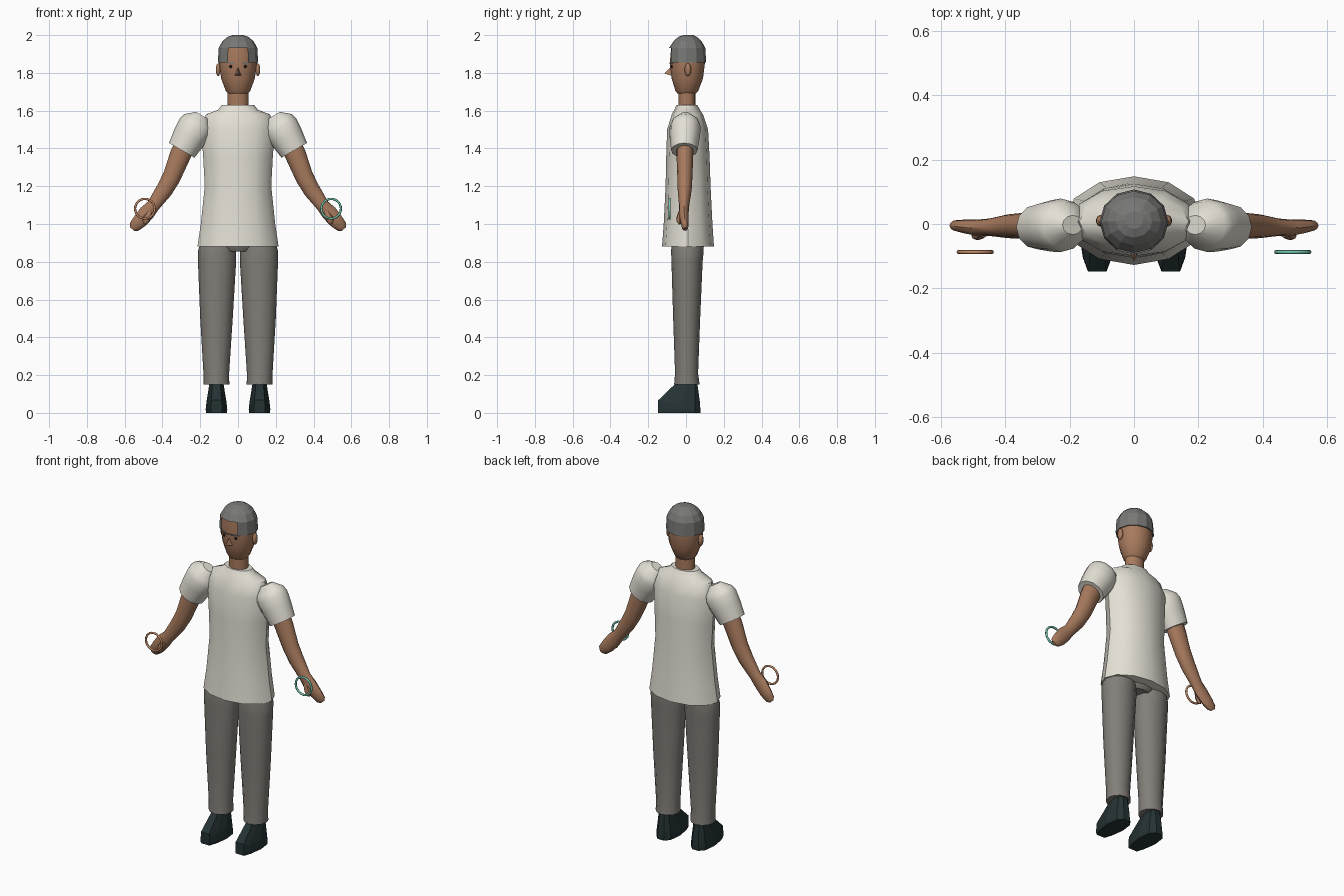
import bpy, bmesh, math
from mathutils import Vector

if "Cube" in bpy.data.objects:
    bpy.data.objects.remove(bpy.data.objects["Cube"])


def material(name, r, g, b):
    m = bpy.data.materials.new(name)
    m.diffuse_color = (r, g, b, 1)
    m.use_nodes = True
    m.node_tree.nodes["Principled BSDF"].inputs["Base Color"].default_value = m.diffuse_color
    return m


SKIN = material("skin", 0.39, 0.195, 0.11)
SHIRT = material("cream cloth", 0.77, 0.74, 0.66)
PANTS = material("grey cloth", 0.225, 0.21, 0.19)
HAIR = material("grey hair", 0.185, 0.185, 0.18)
SHOE = material("dark leather", 0.018, 0.032, 0.034)
TEAL = material("teal", 0.17, 0.56, 0.43)
COPPER = material("copper", 0.56, 0.27, 0.14)
BLACK = material("black", 0.01, 0.009, 0.008)


def finish(name, bm, mat, angle=40):
    bmesh.ops.recalc_face_normals(bm, faces=bm.faces)
    me = bpy.data.meshes.new(name)
    bm.to_mesh(me)
    bm.free()
    me.materials.append(mat)
    ob = bpy.data.objects.new(name, me)
    bpy.context.collection.objects.link(ob)
    if angle:
        bpy.ops.object.select_all(action='DESELECT')
        ob.select_set(True)
        bpy.context.view_layer.objects.active = ob
        bpy.ops.object.shade_smooth_by_angle(angle=math.radians(angle))
    return ob


def loft(name, rings, mat, side=1, n=12, angle=40, skip=None):
    """Skin elliptical rings (x, y, z, width radius, depth radius, tilt in degrees)."""
    bm = bmesh.new()
    loops = []
    for x, y, z, a, b, tilt in rings:
        t = math.radians(tilt)
        loop = []
        for i in range(n):
            u = math.tau * i / n
            c = a * math.cos(u)
            loop.append(bm.verts.new((side * (x + c * math.cos(t)),
                                      y + b * math.sin(u), z + c * math.sin(t))))
        loops.append(loop)
    for k, (lo, hi) in enumerate(zip(loops, loops[1:])):
        for i in range(n):
            if skip and (k, i) in skip:
                continue
            j = (i + 1) % n
            bm.faces.new((lo[i], lo[j], hi[j], hi[i]))
    bm.faces.new(loops[0])
    bm.faces.new(loops[-1])
    return finish(name, bm, mat, angle)


def column(name, rows, mat, **kw):
    """Upright loft from rows of (z, centre x, half width, front y, back y)."""
    return loft(name, [(x, (f + b) / 2, z, w, (b - f) / 2, 0)
                       for z, x, w, f, b in rows], mat, **kw)


def ellipsoid(name, loc, size, mat, seg=10):
    bm = bmesh.new()
    bmesh.ops.create_uvsphere(bm, u_segments=seg, v_segments=6, radius=1)
    for v in bm.verts:
        v.co = Vector(loc) + Vector([c * s for c, s in zip(v.co, size)])
    return finish(name, bm, mat, 60)


# Torso, neck and head
column("shirt", [(0.88, 0, 0.215, -0.127, 0.148), (1.00, 0, 0.197, -0.118, 0.14),
                 (1.20, 0, 0.176, -0.108, 0.13), (1.35, 0, 0.184, -0.105, 0.125),
                 (1.50, 0, 0.195, -0.10, 0.117), (1.58, 0, 0.17, -0.075, 0.09),
                 (1.605, 0, 0.105, -0.062, 0.073), (1.63, 0, 0.085, -0.05, 0.06)], SHIRT)
column("neck", [(1.60, 0, 0.056, -0.04, 0.05), (1.71, 0, 0.056, -0.04, 0.05)], SKIN)
column("head", [(1.69, 0, 0.052, -0.045, 0.05), (1.705, 0, 0.065, -0.056, 0.065),
                (1.77, 0, 0.089, -0.076, 0.09), (1.85, 0, 0.101, -0.086, 0.10),
                (1.94, 0, 0.094, -0.078, 0.095), (1.97, 0, 0.06, -0.04, 0.06)], SKIN)

# Hair cap with two front faces left open for the forehead
column("hair", [(1.855, 0, 0.107, -0.094, 0.107), (1.932, 0, 0.102, -0.09, 0.102),
                (1.967, 0, 0.083, -0.066, 0.083), (1.99, 0, 0.056, -0.042, 0.058),
                (2.0, 0, 0.029, -0.015, 0.04)], HAIR, angle=0, skip={(0, 8), (0, 9)})

# Nose wedge
bm = bmesh.new()
top, tip = bm.verts.new((0, -0.083, 1.83)), bm.verts.new((0, -0.116, 1.797))
lft, rgt = bm.verts.new((-0.018, -0.075, 1.785)), bm.verts.new((0.018, -0.075, 1.785))
for f in ((top, lft, tip), (top, tip, rgt), (tip, lft, rgt), (top, rgt, lft)):
    bm.faces.new(f)
finish("nose", bm, SKIN, 0)

# Pelvis joining the trouser legs
column("pelvis", [(0.855, 0, 0.08, -0.06, 0.08), (0.88, 0, 0.12, -0.075, 0.095),
                  (0.95, 0, 0.17, -0.08, 0.10)], PANTS)

for s, label in ((-1, "left"), (1, "right")):
    # Face details
    ellipsoid(label + "_ear", (s * 0.105, 0.01, 1.817), (0.013, 0.018, 0.035), SKIN)
    ellipsoid(label + "_eye", (s * 0.038, -0.074, 1.834), (0.009, 0.007, 0.008), BLACK, 8)
    bm = bmesh.new()
    bmesh.ops.create_cube(bm, size=1)
    for v in bm.verts:
        v.co = Vector((s * (0.038 + v.co.x * 0.036),
                       -0.077 + v.co.y * 0.009 + v.co.x * 0.014, 1.852 + v.co.z * 0.008))
    finish(label + "_eyebrow", bm, HAIR, 0)

    # Sleeve, arm and hand
    loft(label + "_sleeve", [(0.19, -0.003, 1.575, 0.037, 0.03, 30),
                             (0.212, -0.003, 1.54, 0.084, 0.072, 30),
                             (0.227, -0.004, 1.512, 0.094, 0.083, 30),
                             (0.255, -0.006, 1.464, 0.09, 0.08, 30),
                             (0.298, -0.009, 1.39, 0.078, 0.07, 30)], SHIRT, s)
    loft(label + "_arm", [(0.27, -0.005, 1.44, 0.056, 0.045, 30),
                          (0.308, -0.006, 1.36, 0.056, 0.044, 30),
                          (0.351, -0.006, 1.25, 0.049, 0.04, 33),
                          (0.39, -0.007, 1.18, 0.045, 0.037, 36),
                          (0.449, -0.01, 1.097, 0.035, 0.027, 38),
                          (0.482, -0.012, 1.06, 0.042, 0.026, 39),
                          (0.52, -0.008, 1.015, 0.039, 0.022, 40),
                          (0.55, -0.005, 0.984, 0.03, 0.017, 41),
                          (0.56, -0.004, 0.973, 0.014, 0.008, 41)], SKIN, s)
    loft(label + "_thumb", [(0.466, -0.028, 1.065, 0.014, 0.013, 20),
                            (0.482, -0.035, 1.035, 0.019, 0.015, 20),
                            (0.49, -0.035, 1.012, 0.016, 0.014, 20),
                            (0.493, -0.034, 1.0, 0.007, 0.006, 20)], SKIN, s, n=8)

    # Bangle floating in front of the wrist
    bpy.ops.mesh.primitive_torus_add(location=(s * 0.493, -0.087, 1.081),
                                     rotation=(math.pi / 2, 0, 0), major_radius=0.052,
                                     minor_radius=0.006, major_segments=24, minor_segments=8)
    ring = bpy.context.object
    ring.name = label + "_bangle"
    ring.data.materials.append(TEAL if s > 0 else COPPER)
    bpy.ops.object.shade_smooth_by_angle(angle=math.radians(60))

    # Trouser leg and shoe
    column(label + "_trouser_leg", [(0.15, 0.114, 0.068, -0.063, 0.072),
                                    (0.21, 0.115, 0.068, -0.058, 0.064),
                                    (0.50, 0.114, 0.086, -0.068, 0.075),
                                    (0.80, 0.111, 0.101, -0.077, 0.088),
                                    (0.86, 0.111, 0.1, -0.079, 0.094),
                                    (0.93, 0.105, 0.085, -0.07, 0.09)], PANTS, side=s)
    bm = bmesh.new()
    outline = ((0.028, -1), (0.043, -0.62), (0.055, 0.1), (0.046, 0.75), (0.02, 1))
    loops = []
    for z, w, front, toe, back in ((0, 1, -0.147, 0, 0.076), (0.02, 1.04, -0.147, 0, 0.076),
                                   (0.055, 0.97, -0.147, 0.012, 0.074),
                                   (0.155, 0.68, -0.045, 0.01, 0.06)):
        half = [(x * w, (front + back) / 2 + t * (back - front) / 2, z + (toe if t == -1 else 0))
                for x, t in outline]
        pts = half + [(-x, y, h) for x, y, h in reversed(half)]
        loops.append([bm.verts.new((s * 0.114 + x, y, h)) for x, y, h in pts])
    for lo, hi in zip(loops, loops[1:]):
        for i in range(len(lo)):
            j = (i + 1) % len(lo)
            bm.faces.new((lo[i], lo[j], hi[j], hi[i]))
    bm.faces.new(loops[0])
    bm.faces.new(loops[-1])
    finish(label + "_shoe", bm, SHOE, 0)
